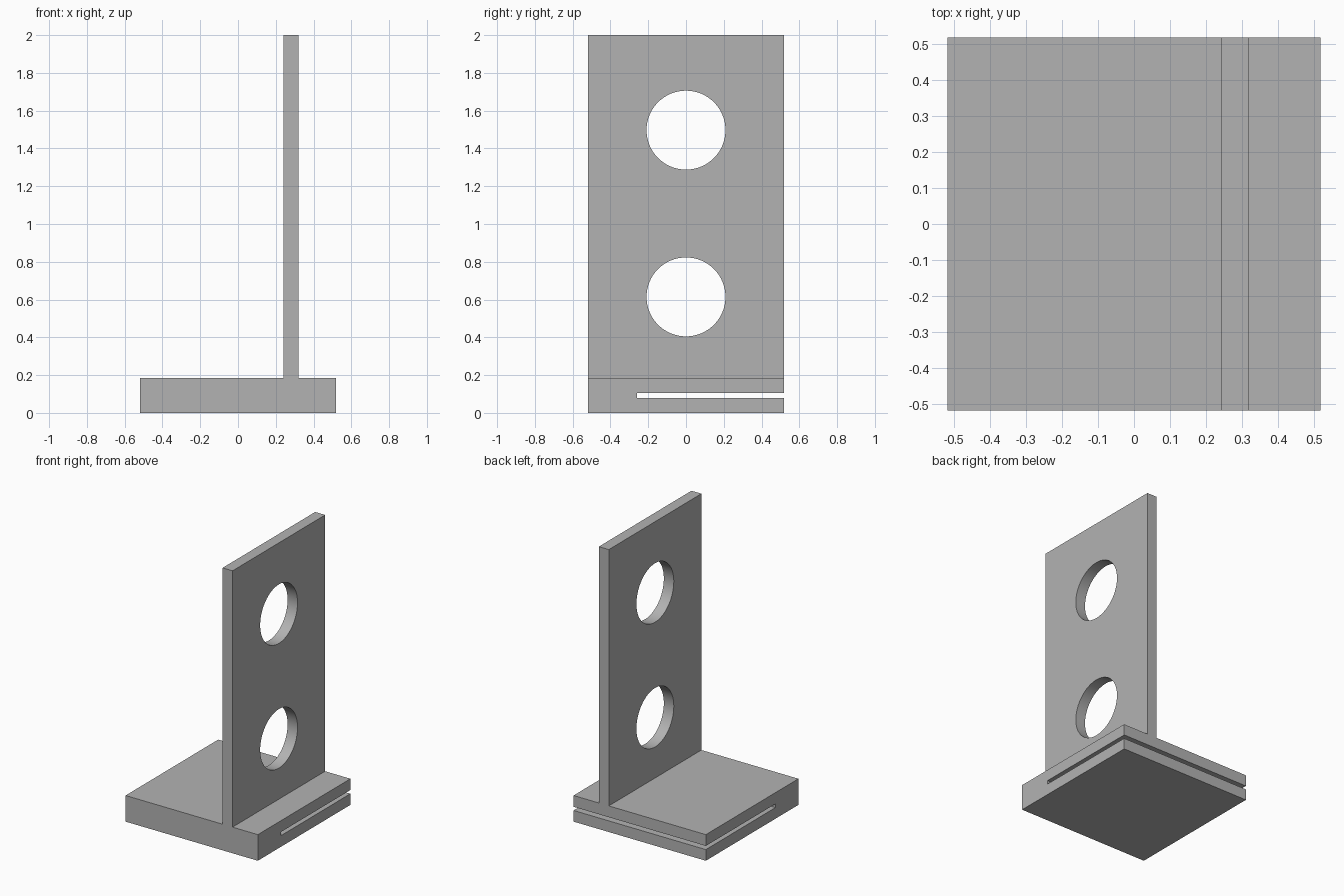
import bpy, bmesh, math

if "Cube" in bpy.data.objects:
    bpy.data.objects.remove(bpy.data.objects["Cube"])

grey = bpy.data.materials.new("plain grey")
grey.diffuse_color = (0.45, 0.45, 0.45, 1)
grey.use_nodes = True
grey.node_tree.nodes["Principled BSDF"].inputs["Base Color"].default_value = grey.diffuse_color

HALF = 0.518        # half width of the square base
BASE_TOP = 0.185
PLATE_X = (0.242, 0.32)


def extrude_profile(name, profile, x0, x1):
    """Extrude a closed (y, z) outline along x."""
    bm = bmesh.new()
    face = bm.faces.new([bm.verts.new((x0, y, z)) for y, z in profile])
    new = bmesh.ops.extrude_face_region(bm, geom=[face])["geom"]
    moved = [v for v in new if isinstance(v, bmesh.types.BMVert)]
    bmesh.ops.translate(bm, verts=moved, vec=(x1 - x0, 0, 0))
    bmesh.ops.recalc_face_normals(bm, faces=bm.faces[:])
    mesh = bpy.data.meshes.new(name)
    bm.to_mesh(mesh)
    bm.free()
    mesh.materials.append(grey)
    obj = bpy.data.objects.new(name, mesh)
    bpy.context.collection.objects.link(obj)
    return obj


# Base block with a thin slot open at the back
extrude_profile("slotted_base", [
    (-HALF, 0), (HALF, 0), (HALF, 0.079), (-0.26, 0.079),
    (-0.26, 0.105), (HALF, 0.105), (HALF, BASE_TOP), (-HALF, BASE_TOP)],
    -HALF, HALF)

# Upright plate
plate = extrude_profile("upright_plate", [
    (-HALF, BASE_TOP), (HALF, BASE_TOP), (HALF, 2), (-HALF, 2)], *PLATE_X)

# Two round through-holes
for name, z in (("lower_hole_cutter", 0.614), ("upper_hole_cutter", 1.497)):
    circle = [(0.209 * math.cos(math.tau * i / 64), z + 0.209 * math.sin(math.tau * i / 64))
              for i in range(64)]
    cutter = extrude_profile(name, circle, PLATE_X[0] - 0.1, PLATE_X[1] + 0.1)
    cutter.hide_render = True
    cutter.hide_set(True)
    cut = plate.modifiers.new(name, 'BOOLEAN')
    cut.operation = 'DIFFERENCE'
    cut.solver = 'EXACT'
    cut.object = cutter

# Apply the cuts, remove the cutters and smooth the hole walls
depsgraph = bpy.context.evaluated_depsgraph_get()
cut_mesh = bpy.data.meshes.new_from_object(plate.evaluated_get(depsgraph))
cutters = [m.object for m in plate.modifiers]
plate.modifiers.clear()
plate.data = cut_mesh
for cutter in cutters:
    bpy.data.objects.remove(cutter)
bpy.context.view_layer.objects.active = plate
plate.select_set(True)
bpy.ops.object.shade_smooth_by_angle(angle=math.radians(30))
